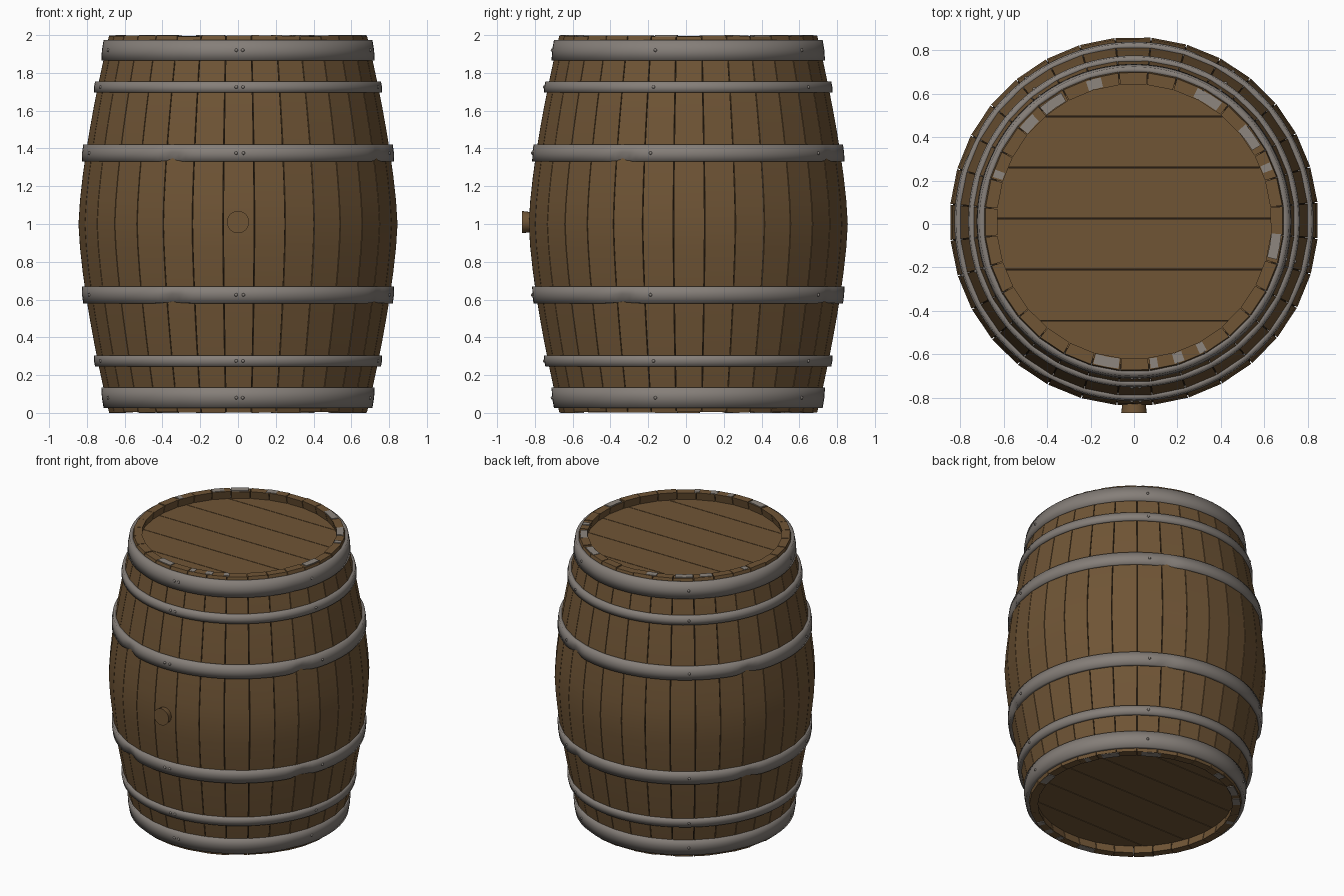
import bpy, bmesh, math, random
from mathutils import Matrix, Vector

cube = bpy.data.objects.get("Cube")
if cube:
    bpy.data.objects.remove(cube, do_unlink=True)

random.seed(4)
CY = 0.012          # barrel axis offset, leaves room for the bung
STAVES = 32
WALL = 0.055


def material(name, rgb):
    m = bpy.data.materials.new(name)
    m.use_nodes = True
    colour = (*rgb, 1.0)
    m.diffuse_color = colour
    m.node_tree.nodes["Principled BSDF"].inputs["Base Color"].default_value = colour
    return m


WOOD = material("brown_wood", (0.16, 0.09, 0.036))
METAL = material("grey_iron", (0.235, 0.21, 0.19))
DARK = material("dark_seam", (0.02, 0.012, 0.006))
PALE = material("worn_grain", (0.27, 0.24, 0.21))


def finish(bm, name, mat, smooth=False):
    bmesh.ops.recalc_face_normals(bm, faces=bm.faces)
    for f in bm.faces:
        f.smooth = smooth
    mesh = bpy.data.meshes.new(name)
    bm.to_mesh(mesh)
    bm.free()
    mesh.materials.append(mat)
    ob = bpy.data.objects.new(name, mesh)
    ob.location.y = CY
    bpy.context.collection.objects.link(ob)
    return ob


def radius(z):
    return 0.848 - 0.163 * abs(z - 1) ** 1.45


def polar(r, a, z):
    return Vector((r * math.cos(a), r * math.sin(a), z))


def bridge(bm, rings, closed):
    """Skin a list of equal vertex rings."""
    n = len(rings[0])
    pairs = list(zip(rings, rings[1:]))
    if closed:
        pairs.append((rings[-1], rings[0]))
    for a, b in pairs:
        for i in range(n):
            j = (i + 1) % n
            bm.faces.new((a[i], a[j], b[j], b[i]))
    if not closed:
        bm.faces.new(rings[0])
        bm.faces.new(rings[-1])


# Staves: flat across, bowed along their length
bm = bmesh.new()
step = math.tau / STAVES
for s in range(STAVES):
    mid = -math.pi / 2 + s * step + 0.005
    low = random.uniform(0, 0.006)
    high = 2 - random.uniform(0.001, 0.008)
    rings = []
    for k in range(17):
        z = low + (high - low) * k / 16
        r = radius(z)
        half = step / 2 - 0.0022 / r
        corners = ((r, -half), (r, half), (r - WALL, half), (r - WALL, -half))
        rings.append([bm.verts.new(polar(q, mid + a, z)) for q, a in corners])
    bridge(bm, rings, False)
staves = finish(bm, "staves", WOOD)
bpy.context.view_layer.objects.active = staves
staves.select_set(True)
bpy.ops.object.shade_smooth_by_angle(angle=math.radians(30))
staves.select_set(False)

# Dark core seen only through the seams
bm = bmesh.new()
rings = []
for k in range(17):
    z = 0.075 + 1.85 * k / 16
    rings.append([bm.verts.new(polar(radius(z) - 0.012, (i + 0.5) * step, z))
                  for i in range(STAVES)])
bridge(bm, rings, False)
finish(bm, "seam_core", DARK)

# Heads: round discs cut into planks
SEAMS = [-0.457 + 0.235 * i for i in range(5)]
for name, z in (("top_head", 1.925), ("bottom_head", 0.075)):
    bm = bmesh.new()
    edges = [-1] + SEAMS + [1]
    for lo, hi in zip(edges, edges[1:]):
        part = bmesh.new()
        bmesh.ops.create_cone(part, cap_ends=True, segments=64, radius1=0.66,
                              radius2=0.66, depth=0.03,
                              matrix=Matrix.Translation((0, 0, z)))
        for y, side in ((lo + 0.002, -1), (hi - 0.002, 1)):
            bmesh.ops.bisect_plane(part, geom=part.verts[:] + part.edges[:] + part.faces[:],
                                   plane_co=(0, y, 0), plane_no=(0, side, 0),
                                   clear_outer=True)
            rim = [e for e in part.edges if e.is_boundary]
            if rim:
                bmesh.ops.holes_fill(part, edges=rim)
        temp = bpy.data.meshes.new("plank")
        part.to_mesh(temp)
        part.free()
        bm.from_mesh(temp)
        bpy.data.meshes.remove(temp)
    finish(bm, name, WOOD)

# Iron hoops with dents on the lower edge, and their rivets
HOOPS = {"end": (1.865, 1.975, 0.002), "quarter": (1.695, 1.755, 0.0),
         "bulge": (1.33, 1.42, 0.018)}
RIVETS = (269.3, 272, 346, 56.5, 127, 197.5)
DENTS = [math.radians(65 + 90 * i) for i in range(4)]


def hoop(name, z0, z1, dent):
    bm = bmesh.new()
    zm = (z0 + z1) / 2
    rm = radius(zm) + 0.014
    slope = 0.5 * (radius(z1) - radius(z0)) / (z1 - z0)
    rings = []
    for i in range(128):
        a = math.tau * i / 128
        near = min(abs(math.remainder(a - d, math.tau)) for d in DENTS)
        push = dent * math.exp(-(near / 0.07) ** 2)
        ring = []
        for t, bulge, fall in ((0, 0, 1), (0.5, 0.003, 0.5), (1, 0, 0)):
            z = z0 + (z1 - z0) * t
            ring.append(polar(rm + slope * (z - zm) + bulge - push * fall, a,
                              z + push * fall * 0.6))
        ring += [polar(radius(z) - 0.012, a, z) for z in (z1, z0)]
        rings.append([bm.verts.new(p) for p in ring])
    bridge(bm, rings, True)
    finish(bm, name + "_hoop", METAL, True)

    bm = bmesh.new()
    for deg in RIVETS:
        place = Matrix.Translation(polar(rm + 0.002, math.radians(deg), zm))
        bmesh.ops.create_icosphere(bm, subdivisions=2, radius=0.009, matrix=place)
    finish(bm, name + "_hoop_rivets", METAL, True)


for name, (z0, z1, dent) in HOOPS.items():
    hoop("upper_" + name, z0, z1, dent)
    hoop("lower_" + name, 2 - z1, 2 - z0, dent)

# Worn patches on the stave ends: angle and width in degrees
WORN = ((106, 6), (124.5, 10), (137, 7), (59, 11), (36, 10), (22, 3), (-10, 10),
        (161, 3), (259, 10), (278, 3), (288, 4), (298, 3))
bm = bmesh.new()
for deg, width in WORN:
    for za, zb in ((1.991, 2.0), (0.0, 0.009)):
        rings = []
        for k in range(3):
            a = math.radians(deg + width * (k / 2 - 0.5))
            rings.append([bm.verts.new(polar(r, a, z)) for r, z in
                          ((0.634, za), (0.68, za), (0.68, zb), (0.634, zb))])
        bridge(bm, rings, False)
finish(bm, "worn_stave_ends", PALE)

# Bung in the front bulge
bm = bmesh.new()
bmesh.ops.create_cone(bm, cap_ends=True, segments=24, radius1=0.05, radius2=0.059,
                      depth=0.07, matrix=Matrix.Translation((0, -0.846, 1.01))
                      @ Matrix.Rotation(math.pi / 2, 4, 'X'))
bung = finish(bm, "bung", WOOD)
bpy.context.view_layer.objects.active = bung
bung.select_set(True)
bpy.ops.object.shade_smooth_by_angle(angle=math.radians(30))
bung.select_set(False)
